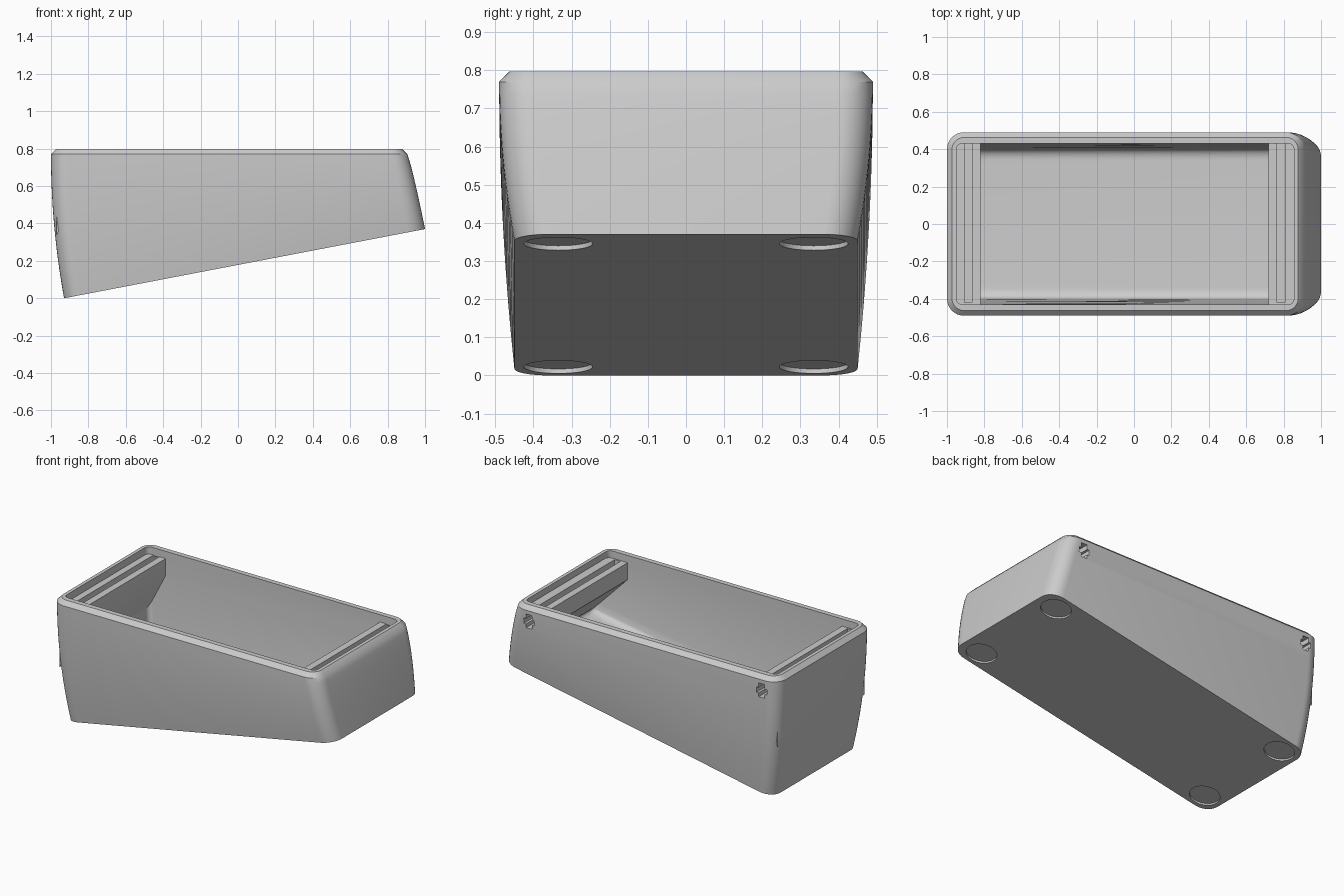
import bpy, bmesh, math
from mathutils import Matrix, Vector

if "Cube" in bpy.data.objects:
    bpy.data.objects.remove(bpy.data.objects["Cube"])

grey = bpy.data.materials.new("matte_grey")
grey.use_nodes = True
COLOUR = (0.6, 0.6, 0.6, 1)
grey.diffuse_color = COLOUR
grey.node_tree.nodes["Principled BSDF"].inputs["Base Color"].default_value = COLOUR

TILT = math.atan2(0.37, 1.93)
MID = -0.05          # centre of the opening along x


def make_object(name, bm):
    bmesh.ops.recalc_face_normals(bm, faces=bm.faces)
    mesh = bpy.data.meshes.new(name)
    bm.to_mesh(mesh)
    bm.free()
    mesh.materials.append(grey)
    obj = bpy.data.objects.new(name, mesh)
    bpy.context.collection.objects.link(obj)
    return obj


def prism(name, outline, matrix, depth):
    """Extrude a flat outline along local z, centred, then place it."""
    bm = bmesh.new()
    face = bm.faces.new([bm.verts.new((u, v, -depth / 2)) for u, v in outline])
    new = bmesh.ops.extrude_face_region(bm, geom=[face])["geom"]
    bmesh.ops.translate(bm, vec=(0, 0, depth),
                        verts=[v for v in new if isinstance(v, bmesh.types.BMVert)])
    bm.transform(matrix)
    return make_object(name, bm)


def box(name, x, y, z):
    outline = [(x[0], y[0]), (x[1], y[0]), (x[1], y[1]), (x[0], y[1])]
    return prism(name, outline, Matrix.Translation((0, 0, sum(z) / 2)), z[1] - z[0])


def rounded(x0, x1, half, r, seg=8):
    """Rounded rectangle outline, symmetric about y = 0."""
    pts = []
    corners = [(x1 - r, half - r), (x0 + r, half - r), (x0 + r, r - half), (x1 - r, r - half)]
    for i, (cx, cy) in enumerate(corners):
        for k in range(seg + 1):
            a = (i + k / seg) * math.pi / 2
            pts.append((cx + r * math.cos(a), cy + r * math.sin(a)))
    return pts


def cut(target, cutter):
    cutter.hide_render = True
    mod = target.modifiers.new("cut", "BOOLEAN")
    mod.operation = "DIFFERENCE"
    mod.solver = "EXACT"
    mod.object = cutter
    bpy.context.view_layer.objects.active = target
    bpy.ops.object.modifier_apply(modifier=mod.name)
    bpy.data.objects.remove(cutter)


def section(t, inset_x, inset_y, r, lift=0.0):
    """Ring of the flared body: t = 0 on the tilted base, t = 1 at the level rim."""
    s = 1 - t
    x0, z0 = -1 + 0.07 * s * s, 0.77 * t
    x1, z1 = 0.905 + 0.095 * s ** 0.85, 0.37 + 0.4 * t
    ring = rounded(x0 + inset_x, x1 - inset_x, 0.49 - 0.04 * s * s - inset_y, r)
    return [(x, y, z0 + (z1 - z0) * (x - x0) / (x1 - x0) + lift) for x, y in ring]


# Shell: outside wall, chamfered rim, inside wall and filleted floor
STEPS = 14
rings = [section(i / STEPS, 0, 0, 0.09) for i in range(STEPS + 1)]
rings.append(section(1, 0.027, 0.027, 0.065, 0.027))
rings.append(section(1, 0.05, 0.06, 0.03, 0.027))
rings += [section(i / STEPS, 0.05, 0.06, 0.03) for i in range(STEPS, 2, -1)]
for k in range(6):
    a = k / 5 * math.pi / 2
    d = 0.05 * (1 - math.cos(a))
    rings.append(section(0.12 - 0.06 * math.sin(a), 0.05 + d, 0.06 + d, 0.03 + d))
bm = bmesh.new()
loops = [[bm.verts.new(p) for p in ring] for ring in rings]
for low, high in zip(loops, loops[1:]):
    for i in range(len(low)):
        j = (i + 1) % len(low)
        bm.faces.new((low[i], low[j], high[j], high[i]))
bm.faces.new(loops[0][::-1])
bm.faces.new(loops[-1])
shell = make_object("case_shell", bm)

# Recessed foot pads in the tilted base
for x in (-0.815, 0.87):
    for y in (-0.335, 0.335):
        place = Matrix.Translation((x, y, (x + 0.93) * math.tan(TILT))) @ Matrix.Rotation(-TILT, 4, "Y")
        cut(shell, prism("foot_cutter", rounded(-0.09, 0.09, 0.09, 0.0899, 10), place, 0.024))

# Round ports and a stepped slot in the deep end; local x runs along y, local z along x
ALONG_X = Matrix(((0, 0, 1), (1, 0, 0), (0, 1, 0))).to_4x4()


def end_cut(y, half_wide, half_high, x, depth):
    outline = rounded(-half_wide, half_wide, half_high, half_high * 0.999)
    cut(shell, prism("port_cutter", outline, Matrix.Translation((x, y, 0.19)) @ ALONG_X, depth))


for y in (-0.27, 0.27):
    end_cut(y, 0.042, 0.042, -0.95, 0.2)
end_cut(0, 0.12, 0.06, -1.0, 0.09)
end_cut(0, 0.085, 0.035, -0.95, 0.2)

# Slotted rails at both ends, with cross-shaped openings through the back wall
ALONG_Y = Matrix(((1, 0, 0), (0, 0, -1), (0, 1, 0))).to_4x4()
profiles = {
    "deep_end_rail": (-1, [(-0.97, 0.75), (-0.82, 0.75), (-0.82, 0.64), (-0.97, 0.34)]),
    "shallow_end_rail": (1, [(0.87, 0.75), (0.72, 0.75), (0.72, 0.64), (0.93, 0.42), (0.94, 0.5)]),
}
rails = []
for name, (side, outline) in profiles.items():
    rail = prism(name, outline, ALONG_Y, 0.89)
    cx = MID + side * 0.836
    narrow, wide = (cx - 0.021, cx + 0.021), (cx - 0.037, cx + 0.037)
    cut(rail, box("slot_cutter", narrow, (-0.42, 0.6), (0.655, 0.8)))
    cut(rail, box("nut_cutter", wide, (-0.42, 0.6), (0.68, 0.715)))
    cut(shell, box("slot_opening", narrow, (0.41, 0.6), (0.655, 0.745)))
    cut(shell, box("nut_opening", wide, (0.41, 0.6), (0.68, 0.715)))
    rails.append(rail)

# Smooth shading with crisp edges
bpy.ops.object.select_all(action="DESELECT")
for obj in [shell] + rails:
    obj.select_set(True)
bpy.context.view_layer.objects.active = shell
bpy.ops.object.shade_smooth_by_angle(angle=math.radians(30))
